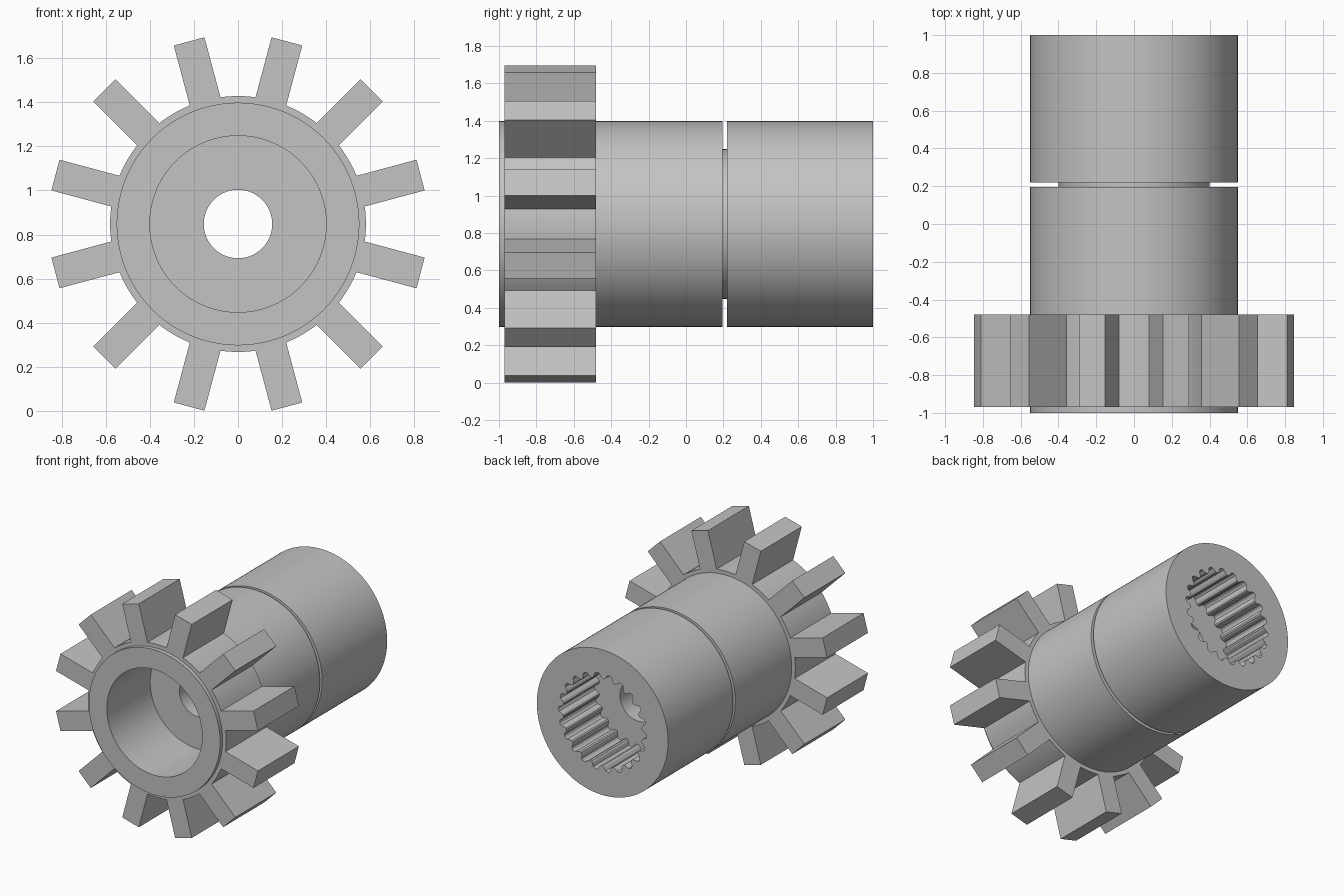
import bpy, bmesh, math

cube = bpy.data.objects.get("Cube")
if cube:
    bpy.data.objects.remove(cube)

AXIS_Z = 0.848
SPLINES = 22
TEETH = 12
# One spline period: groove bottom, flank, crest, flank
SPLINE_RADII = [0.37, 0.37, 0.363, 0.34, 0.33, 0.33, 0.34, 0.363]
SEGMENTS = SPLINES * len(SPLINE_RADII)

steel = bpy.data.materials.new("steel_grey")
steel.use_nodes = True
grey = (0.55, 0.55, 0.55, 1)
steel.diffuse_color = grey
steel.node_tree.nodes["Principled BSDF"].inputs["Base Color"].default_value = grey


def polar(r, a):
    return r * math.cos(a), r * math.sin(a)


def loft(name, rings):
    """Join (y, outline) rings into a closed tubular solid around the y axis."""
    bm = bmesh.new()
    loops = [[bm.verts.new((x, y, z + AXIS_Z)) for x, z in pts] for y, pts in rings]
    n = len(loops[0])
    for i, a in enumerate(loops):
        b = loops[(i + 1) % len(loops)]
        for j in range(n):
            k = (j + 1) % n
            bm.faces.new((a[j], a[k], b[k], b[j]))
    bmesh.ops.recalc_face_normals(bm, faces=bm.faces)
    mesh = bpy.data.meshes.new(name)
    bm.to_mesh(mesh)
    bm.free()
    mesh.materials.append(steel)
    obj = bpy.data.objects.new(name, mesh)
    bpy.context.collection.objects.link(obj)
    bpy.ops.object.select_all(action="DESELECT")
    obj.select_set(True)
    bpy.context.view_layer.objects.active = obj
    bpy.ops.object.shade_smooth_by_angle(angle=math.radians(18))
    return obj


def circle(r):
    return [polar(r, math.tau * i / SEGMENTS) for i in range(SEGMENTS)]


splined = [polar(SPLINE_RADII[i % len(SPLINE_RADII)], math.tau * i / SEGMENTS)
           for i in range(SEGMENTS)]

# Sleeve: outer wall with ring groove, splined rear socket, through hole, front bore
outer, bore, hole = circle(0.55), circle(0.40), circle(0.155)
loft("sleeve", [
    (-1.0, outer), (0.195, outer), (0.195, bore), (0.22, bore), (0.22, outer),
    (1.0, outer), (1.0, splined), (0.57, splined), (0.57, hole),
    (-0.48, hole), (-0.48, bore), (-1.0, bore),
])

# Gear: straight-sided teeth on a thin hub ring
HUB, TIP, HALF_WIDTH = 0.58, 0.857, 0.072
root = math.asin(HALF_WIDTH / HUB)
tip_angle = math.atan2(HALF_WIDTH, TIP)
tip_radius = math.hypot(HALF_WIDTH, TIP)
pitch = math.tau / TEETH
gear_polar = []
for t in range(TEETH):
    mid = (t + 0.5) * pitch
    gear_polar += [(HUB, mid - root), (tip_radius, mid - tip_angle),
                   (tip_radius, mid + tip_angle), (HUB, mid + root)]
    gap = pitch - 2 * root
    gear_polar += [(HUB, mid + root + gap * s / 6) for s in range(1, 6)]
gear_outer = [polar(r, a) for r, a in gear_polar]
gear_inner = [polar(0.5, a) for r, a in gear_polar]
loft("gear_teeth", [(-0.97, gear_outer), (-0.48, gear_outer),
                    (-0.48, gear_inner), (-0.97, gear_inner)])
